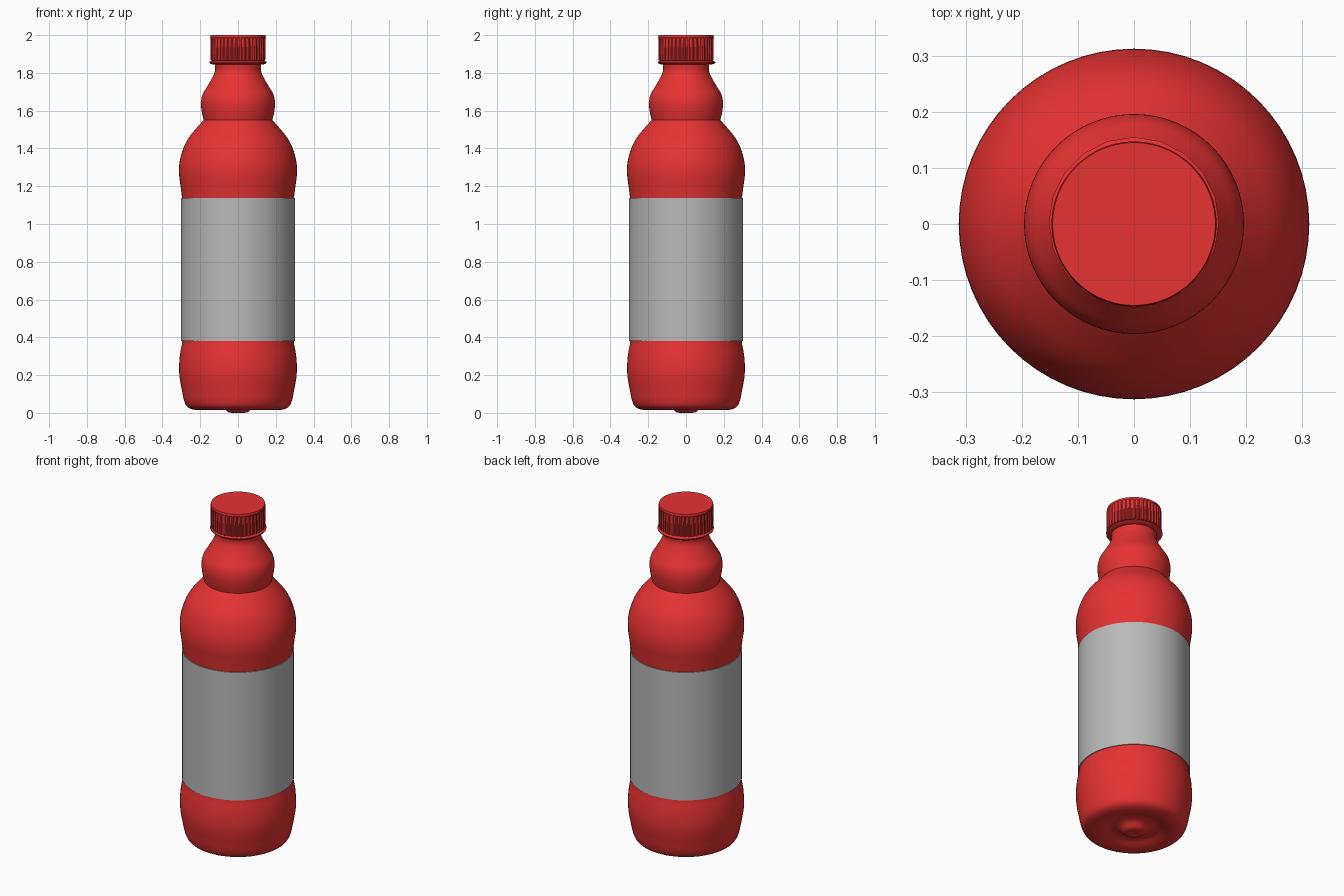
import bpy, bmesh, math

if "Cube" in bpy.data.objects:
    bpy.data.objects.remove(bpy.data.objects["Cube"])

def material(name, rgb):
    m = bpy.data.materials.new(name)
    m.diffuse_color = (*rgb, 1)
    m.use_nodes = True
    m.node_tree.nodes["Principled BSDF"].inputs["Base Color"].default_value = m.diffuse_color
    return m

RED = material("red plastic", (0.8, 0.032, 0.032))
GREY = material("grey label", (0.49, 0.49, 0.49))

def smooth_curve(pts, steps=4):
    """Catmull-Rom curve through (radius, z) points."""
    out = []
    for i in range(len(pts) - 1):
        p0, p1, p2, p3 = (pts[max(i - 1, 0)], pts[i], pts[i + 1],
                          pts[min(i + 2, len(pts) - 1)])
        for s in range(steps):
            t = s / steps
            out.append(tuple(0.5 * (2 * b + (c - a) * t + (2 * a - 5 * b + 4 * c - d) * t * t
                                    + (3 * b - a - 3 * c + d) * t ** 3)
                             for a, b, c, d in zip(p0, p1, p2, p3)))
    return out + [pts[-1]]

def lathe(name, prof, mat, sides=64, angle=35, caps=(True, True), closed=False, rib=None):
    bm = bmesh.new()
    rings = []
    for k, (r, z) in enumerate(prof):
        ring = []
        for i in range(sides):
            a = 2 * math.pi * i / sides
            q = r - (rib(k, i) if rib else 0)
            ring.append(bm.verts.new((q * math.cos(a), q * math.sin(a), z)))
        rings.append(ring)
    pairs = list(zip(rings, rings[1:])) + ([(rings[-1], rings[0])] if closed else [])
    for lo, hi in pairs:
        for i in range(sides):
            j = (i + 1) % sides
            bm.faces.new((lo[i], lo[j], hi[j], hi[i]))
    if not closed:
        if caps[0]:
            bm.faces.new(rings[0][::-1])
        if caps[1]:
            bm.faces.new(rings[-1])
    bmesh.ops.recalc_face_normals(bm, faces=bm.faces)
    me = bpy.data.meshes.new(name)
    bm.to_mesh(me)
    bm.free()
    me.materials.append(mat)
    ob = bpy.data.objects.new(name, me)
    bpy.context.collection.objects.link(ob)
    bpy.ops.object.select_all(action='DESELECT')
    ob.select_set(True)
    bpy.context.view_layer.objects.active = ob
    bpy.ops.object.shade_smooth_by_angle(angle=math.radians(angle))
    return ob

# Bottle: dished base with central nub, waist under the label, shoulder, neck bulge
lower = [(0.012, 0.003), (0.03, 0.0), (0.055, 0.006), (0.085, 0.03), (0.13, 0.038),
         (0.175, 0.022), (0.21, 0.015), (0.245, 0.02), (0.272, 0.036), (0.287, 0.07),
         (0.297, 0.12), (0.308, 0.18), (0.312, 0.24), (0.307, 0.31), (0.297, 0.365),
         (0.294, 0.40)]
shoulder = [(0.294, 1.12), (0.297, 1.145), (0.304, 1.20), (0.312, 1.265), (0.309, 1.33),
            (0.290, 1.40), (0.262, 1.455), (0.222, 1.505), (0.182, 1.55)]
neck = [(0.182, 1.55), (0.191, 1.59), (0.196, 1.64), (0.188, 1.685), (0.165, 1.725),
        (0.139, 1.77), (0.122, 1.81), (0.122, 1.84), (0.122, 1.88)]
lathe("bottle", smooth_curve(lower) + smooth_curve(shoulder) + smooth_curve(neck)[1:], RED)

# Label wrapped round the body
lathe("label", [(0.301, 0.38), (0.301, 1.137), (0.296, 1.137), (0.296, 0.38)],
      GREY, sides=40, closed=True)

# Ribbed screw cap: groove cut on two of every four columns, below the plain rim
lathe("cap", [(0.138, 1.865), (0.147, 1.868), (0.147, 1.98), (0.147, 1.988), (0.145, 2.0)],
      RED, sides=160, angle=30,
      rib=lambda k, i: 0.006 if k in (1, 2) and i % 4 < 2 else 0)

# Tamper ring under the cap
ring = lathe("tamper_ring", [(0.124, 1.845), (0.143, 1.846), (0.152, 1.853), (0.152, 1.858),
                             (0.138, 1.866)], RED, sides=20, angle=40)
ring.location.y = 0.003
